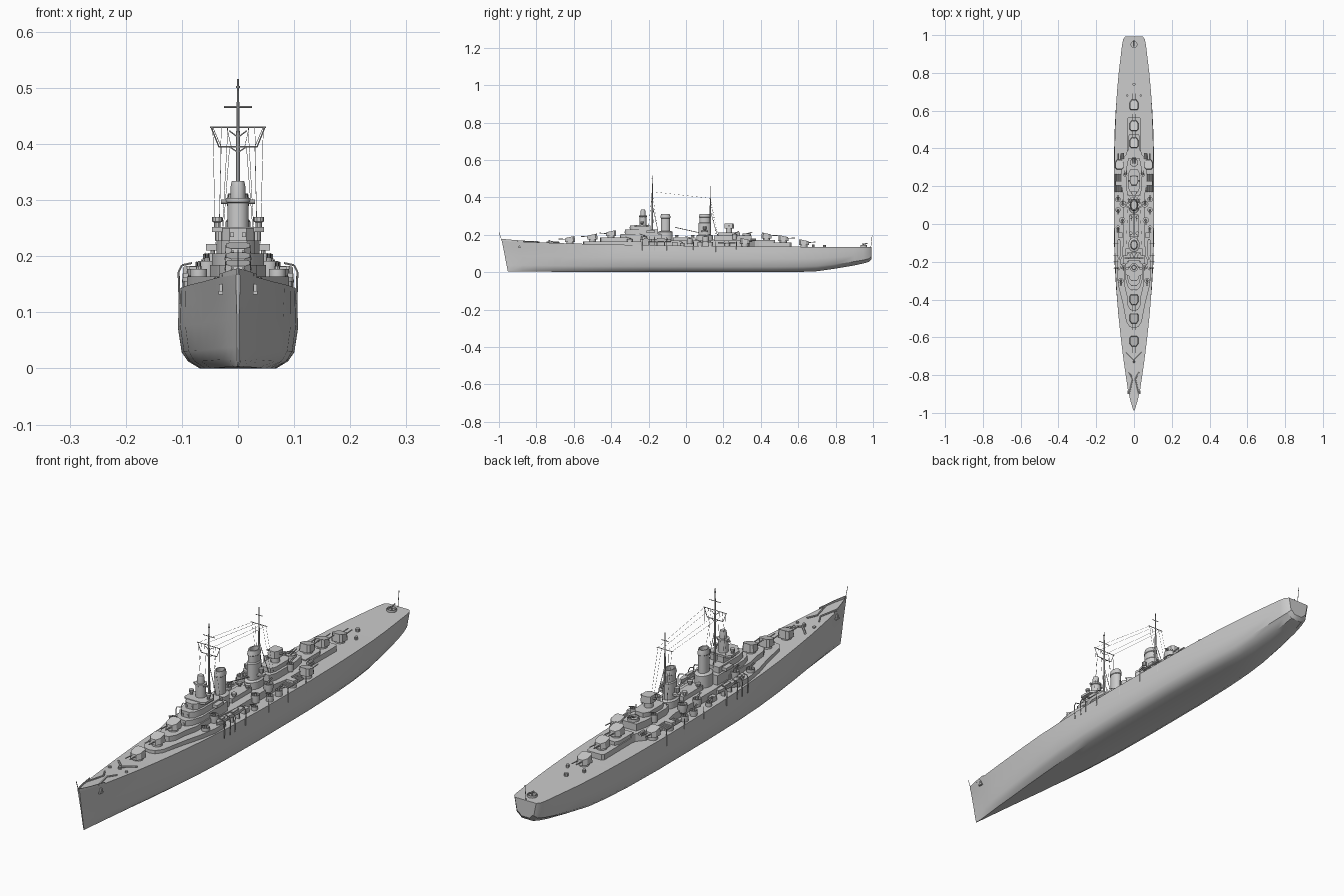
import bpy, bmesh, math
from mathutils import Vector


def finish(name, bm):
    bmesh.ops.recalc_face_normals(bm, faces=bm.faces)
    me = bpy.data.meshes.new(name)
    bm.to_mesh(me)
    bm.free()
    ob = bpy.data.objects.new(name, me)
    bpy.context.collection.objects.link(ob)
    return ob


def loft(name, rings, caps=True):
    bm = bmesh.new()
    rows = [[bm.verts.new(p) for p in r] for r in rings]
    n = len(rows[0])
    for a, b in zip(rows, rows[1:]):
        for i in range(n):
            bm.faces.new((a[i], a[(i + 1) % n], b[(i + 1) % n], b[i]))
    if caps:
        bm.faces.new(rows[0])
        bm.faces.new(rows[-1])
    return finish(name, bm)


def house(name, half, z0, z1, slope=0.0, cx=0.0, cy=0.0, top=1.0):
    """Mirror a half outline (x, y), extrude it from z0 to a (sloped) roof."""
    pts = list(half) + [(-x, y) for x, y in reversed(half) if x > 1e-6]
    return loft(name, [[(cx + x, cy + y, z0) for x, y in pts],
                       [(cx + x * top, cy + y * top, z1 + slope * y) for x, y in pts]])


def box(name, x, y, z0, z1, hx, hy):
    return house(name, [(hx, -hy), (hx, hy)], z0, z1, cx=x, cy=y)


def lathe(name, x, y, prof, seg=16, sy=1.0, rake=0.0):
    """Stack of (radius, z) rings, oval if sy differs from one."""
    z0 = prof[0][1]
    return loft(name, [[(x + r * math.cos(2 * math.pi * i / seg),
                         y + r * sy * math.sin(2 * math.pi * i / seg) + rake * (z - z0), z)
                        for i in range(seg)] for r, z in prof])


def rods(name, segs, r, sides=6):
    bm = bmesh.new()
    for a, b in segs:
        a, b = Vector(a), Vector(b)
        d = (b - a).normalized()
        u = d.orthogonal().normalized()
        v = d.cross(u)
        ang = [2 * math.pi * i / sides for i in range(sides)]
        ra, rb = [[bm.verts.new(p + r * (u * math.cos(t) + v * math.sin(t))) for t in ang] for p in (a, b)]
        for i in range(sides):
            j = (i + 1) % sides
            bm.faces.new((ra[i], ra[j], rb[j], rb[i]))
        bm.faces.new(ra)
        bm.faces.new(rb)
    return finish(name, bm)


def both(segs):
    return segs + [tuple((-p[0], p[1], p[2]) for p in s) for s in segs]


# Hull: y, deck half-width, waterline half-width, bottom half-width, keel z, deck z
stations = [(-.985, .004, .002, .001, .004, .168), (-.94, .018, .009, .003, .003, .166),
            (-.88, .032, .021, .008, .003, .163), (-.8, .044, .035, .016, .003, .160),
            (-.7, .058, .050, .026, .002, .156), (-.6, .070, .064, .037, .001, .153),
            (-.48, .083, .080, .048, 0, .150), (-.35, .093, .094, .058, 0, .147),
            (-.2, .101, .103, .065, 0, .144), (0, .105, .107, .068, 0, .141),
            (.3, .105, .107, .068, 0, .138), (.48, .101, .103, .062, 0, .137),
            (.6, .096, .097, .054, .001, .136), (.7, .090, .089, .046, .005, .135),
            (.8, .081, .080, .038, .019, .135), (.9, .069, .067, .032, .036, .135),
            (.95, .063, .058, .028, .047, .135), (.98, .057, .050, .024, .056, .135),
            (.992, .046, .040, .018, .070, .135)]
rings = []
for y, d, w, b, k, z in stations:
    prof = [(0, k), (b, k), (b + .55 * (w - b), k + .013), (b + .83 * (w - b), k + (z - k) * .21),
            (w, k + (z - k) * .52), (.4 * w + .6 * d, k + (z - k) * .8), (d, z)]
    rake = .033 * max(0, min(1, (-.85 - y) / .135))
    ring = [(px, y + rake * (1 - pz / .17), pz) for px, pz in prof]
    rings.append(ring + [(-p[0], p[1], p[2]) for p in reversed(ring[1:])])
loft("hull", rings)

# Bow bulwark, anchors, chains and deck fittings
for s in (-1, 1):
    edge = [(s * .003, -.987, .167, .178), (s * .018, -.94, .165, .174), (s * .034, -.87, .161, .168)]
    loft("bow_bulwark", [[(x, y, a), (x, y, b), (x - s * .002, y, b), (x - s * .002, y, a)] for x, y, a, b in edge])
    box("anchor_stock", s * .031, -.89, .134, .151, .003, .003)
    box("anchor_fluke", s * .031, -.89, .132, .138, .004, .009)
    for y in (-.74, .68):
        lathe("bollard", s * .036, y, [(.006, .13), (.006, .163 if y < 0 else .147)], 8)
rods("anchor_chains", both([((.026, -.9, .166), (.007, -.82, .164)), ((.007, -.82, .164), (.026, -.785, .162))]), .003)
rods("breakwater", both([((0, -.72, .162), (.04, -.68, .159))]), .004)
lathe("capstan", 0, -.73, [(.006, .15), (.006, .168), (.004, .171)], 10)
lathe("stern_hatch", 0, .74, [(.008, .13), (.008, .146)], 10)
lathe("stern_gun_tub", 0, .95, [(.018, .13), (.018, .144), (.015, .144), (.015, .137)], 20)
rods("stern_gun", [((0, .95, .137), (0, .95, .15)), ((0, .94, .15), (0, .97, .153))], .003)
rods("flagstaffs", [((0, -.985, .17), (0, -1.0, .212)), ((0, .988, .13), (0, .995, .195))], .0012)

# Forward raised deck and aft deckhouses
house("forward_deck", [(0, -.55), (.022, -.545), (.04, -.52), (.05, -.47), (.062, -.41), (.08, -.34),
                       (.091, -.27), (.091, -.22), (.062, -.17), (.062, -.12)], .135, .164)
house("turret_deck", [(0, -.46), (.02, -.455), (.034, -.43), (.038, -.38), (.05, -.33), (.05, -.2)], .16, .184)
house("midship_house", [(.048, -.2), (.056, -.1), (.056, .15), (.066, .2), (.066, .34), (.04, .37), (.037, .39)],
      .13, .168)
house("aft_turret_house", [(.037, .38), (.037, .555), (.03, .565)], .13, .158)
house("aft_upper_house", [(.033, .37), (.033, .46), (.024, .475)], .155, .172)


# Twin gun turrets
def turret(x, y, z, d, k=1.0):
    lathe("turret_barbette", x, y, [(.019 * k, z - .025), (.019 * k, z + .004)], 16)
    out = [(.013, -.028), (.024, -.012), (.024, .018), (.016, .027)]
    house("turret_house", [(a * k, b * k * d) for a, b in out], z + .003, z + .029 * k, .2 * d, x, y, .9)
    rods("turret_barrels", [((x + s * .009 * k, y - d * .015, z + .016), (x + s * .009 * k, y - d * .062 * k, z + .019))
                            for s in (-1, 1)], .0022, 8)


for y, z, d in ((-.62, .159, 1), (-.5, .172, 1), (-.4, .190, 1), (.43, .178, -1), (.52, .164, -1), (.63, .142, -1)):
    turret(0, y, z, d)
for s in (-1, 1):
    turret(s * .077, .315, .15, -1, .95)

# Bridge and forward director tower
house("bridge_base", [(.018, -.35), (.034, -.33), (.046, -.29), (.046, -.13)], .16, .205)
house("bridge_mid", [(.016, -.325), (.03, -.31), (.038, -.27), (.038, -.15)], .2, .228)
house("bridge_top", [(.015, -.3), (.027, -.285), (.03, -.25), (.03, -.19)], .225, .25)
house("bridge_wings", [(.03, -.275), (.046, -.265), (.046, -.215), (.03, -.2)], .243, .252)
lathe("director_tower", 0, -.23, [(.019, .245), (.019, .295), (.022, .297), (.022, .304)], 16)
lathe("director_head", 0, -.23, [(.013, .3), (.013, .325), (.011, .334)], 12)
rods("rangefinder", [((-.03, -.23, .297), (.03, -.23, .297))], .004, 8)
for s in (-1, 1):
    for i in range(3):
        box("bridge_window", s * .011, (-.351, -.326, -.301)[i], (.186, .21, .234)[i], (.195, .218, .242)[i], .0035, .002)
    lathe("wing_director", s * .037, -.235, [(.006, .25), (.006, .26), (.009, .262), (.009, .27)], 10)
    box("signal_platform", s * .045, -.19, .21, .222, .012, .022)

# Funnels
lathe("forward_funnel_casing", 0, -.11, [(.03, .16), (.03, .215), (.022, .22)], 20, 1.3)
lathe("forward_funnel", 0, -.11, [(.018, .2), (.018, .288), (.02, .29), (.02, .295), (.017, .31), (.014, .31), (.014, .28)],
      20, 1.35)
lathe("aft_funnel_casing", 0, .1, [(.03, .16), (.03, .195), (.024, .2)], 20, 1.5)
lathe("aft_funnel", 0, .1, [(.022, .18), (.022, .262), (.019, .266), (.019, .292), (.021, .294), (.018, .312),
                           (.014, .312), (.014, .28)], 20, 1.5)
for s in (-1, 1):
    lathe("searchlight_platform", s * .03, .1, [(.016, .215), (.016, .222)], 12)
    lathe("searchlight", s * .032, .1, [(.004, .22), (.004, .226), (.009, .228), (.009, .243)], 10)
    for y in (-.05, .035):
        lathe("vent", s * .018, y, [(.006, .16), (.006, .19), (.01, .192), (.01, .2)], 10)

# Midship houses, aft control station
box("midship_upper_house", 0, -.01, .16, .185, .024, .06)
house("aft_control_base", [(.03, .15), (.04, .18), (.04, .3), (.03, .35)], .16, .195)
house("aft_control_upper", [(.022, .17), (.03, .19), (.03, .27), (.018, .29)], .19, .212)
lathe("aft_director_tower", 0, .23, [(.017, .205), (.017, .235)], 14)
house("aft_director", [(.014, -.025), (.022, -.01), (.022, .02), (.012, .027)], .233, .26, 0, 0, .23, .92)
rods("aft_rangefinder", [((-.033, .23, .248), (.033, .23, .248))], .004, 8)
lathe("aft_gun_tub", 0, .325, [(.022, .19), (.022, .206), (.019, .206), (.019, .198)], 16)
rods("aft_tub_guns", [((s * .005, .32, .205), (s * .005, .355, .214)) for s in (-1, 1)], .002)

# Anti-aircraft tubs, torpedo tubes, boats and davits on each side
for s in (-1, 1):
    for x, y, z, r in ((.058, .105, .19, .018), (.085, .075, .162, .014), (.085, .13, .162, .014), (.062, .02, .18, .016),
                       (.085, -.02, .156, .012), (.055, -.225, .192, .016), (.07, -.3, .177, .015), (.045, .26, .205, .012)):
        lathe("gun_tub", s * x, y, [(r * .9, z - .03), (r, z - .012), (r, z), (r * .86, z), (r * .86, z - .009)], 14)
        lathe("gun_pedestal", s * x, y, [(r * .4, z - .01), (r * .3, z + .006)], 8)
        dy = -1 if y < .1 else 1
        rods("gun_barrels", [((s * x + t, y, z + .005), (s * x + t, y + dy * .024, z + .013)) for t in (-.003, .003)], .0014)
    lathe("torpedo_mount", s * .082, .22, [(.015, .13), (.015, .152)], 14)
    rods("torpedo_tubes", [((s * .082 + t, .17, .157), (s * .082 + t, .265, .157)) for t in (-.0135, -.0045, .0045, .0135)],
         .0045, 8)
    box("torpedo_shield", s * .082, .215, .155, .17, .016, .012)
    for y, L in ((-.135, .055), (-.215, .03)):
        loft("boat", [[(s * .08 + w * c, y + t * L, h) for c, h in ((0, .160), (.8, .165), (1, .177), (-1, .177), (-.8, .165))]
                      for t, w in ((-1, .001), (-.7, .007), (-.2, .011), (.3, .011), (.8, .008), (1, .005))])
        box("boat_cabin", s * .08, y, .175, .182, .006, L * .35)
        for e in (-.6, .6):
            rods("boat_davit", [((s * .104, y + e * L, .115), (s * .106, y + e * L, .172)),
                                ((s * .106, y + e * L, .172), (s * .1, y + e * L, .184)),
                                ((s * .1, y + e * L, .184), (s * .082, y + e * L, .188))], .0018)
            box("boat_chock", s * .08, y + e * L * .6, .138, .166, .008, .003)
    rods("side_davits", [((s * .105, y, .1), (s * .105, y, .165)) for y in (.04, .16, .27)], .0015)
    box("ready_locker", s * .072, -.06, .14, .16, .01, .014)
    rods("life_raft", [((s * .06, .345, .175), (s * .06, .375, .175))], .006, 8)

# Masts, yards, boom and rigging
F, A = -.18, .13
lathe("foremast", 0, F, [(.004, .22), (.0035, .4), (.0025, .46), (.0015, .516)], 8)
lathe("mainmast", 0, A, [(.004, .17), (.003, .36), (.002, .41), (.0012, .462)], 8)
lathe("mast_radar", 0, F, [(.004, .5), (.004, .503)], 8)
rods("mast_yards", [((-.05, F, .43), (.05, F, .43)), ((-.025, F, .466), (.025, F, .466)),
                    ((-.034, F, .395), (.034, F, .395)), ((-.035, A, .395), (.035, A, .395)),
                    ((-.015, A, .43), (.015, A, .43))], .0014)
rods("mast_struts", both([((.013, F + .03, .22), (0, F, .36)), ((.015, A + .04, .19), (0, A, .33)),
                          ((.016, F, .424), (0, F, .412)), ((.048, F, .43), (.034, F, .395)),
                          ((.015, F, .395), (0, F, .385))]), .0012)
rods("boat_boom", [((0, A - .01, .2), (0, -.06, .24))], .002)
rods("rigging", both([((.045, F, .43), (.03, A, .395)), ((.02, F, .43), (.012, A, .395)),
                      ((.045, F, .43), (.04, F + .01, .22)), ((.03, F, .43), (.033, F - .02, .25)),
                      ((.018, F, .43), (.03, F + .03, .21)), ((.03, A, .395), (.035, A + .04, .2)),
                      ((.015, A, .395), (.03, A + .03, .2))]), .0005, 3)

# Smooth round parts while keeping hard edges
for ob in bpy.context.collection.objects:
    ob.select_set(True)
    bpy.context.view_layer.objects.active = ob
bpy.ops.object.shade_smooth_by_angle(angle=math.radians(32))
